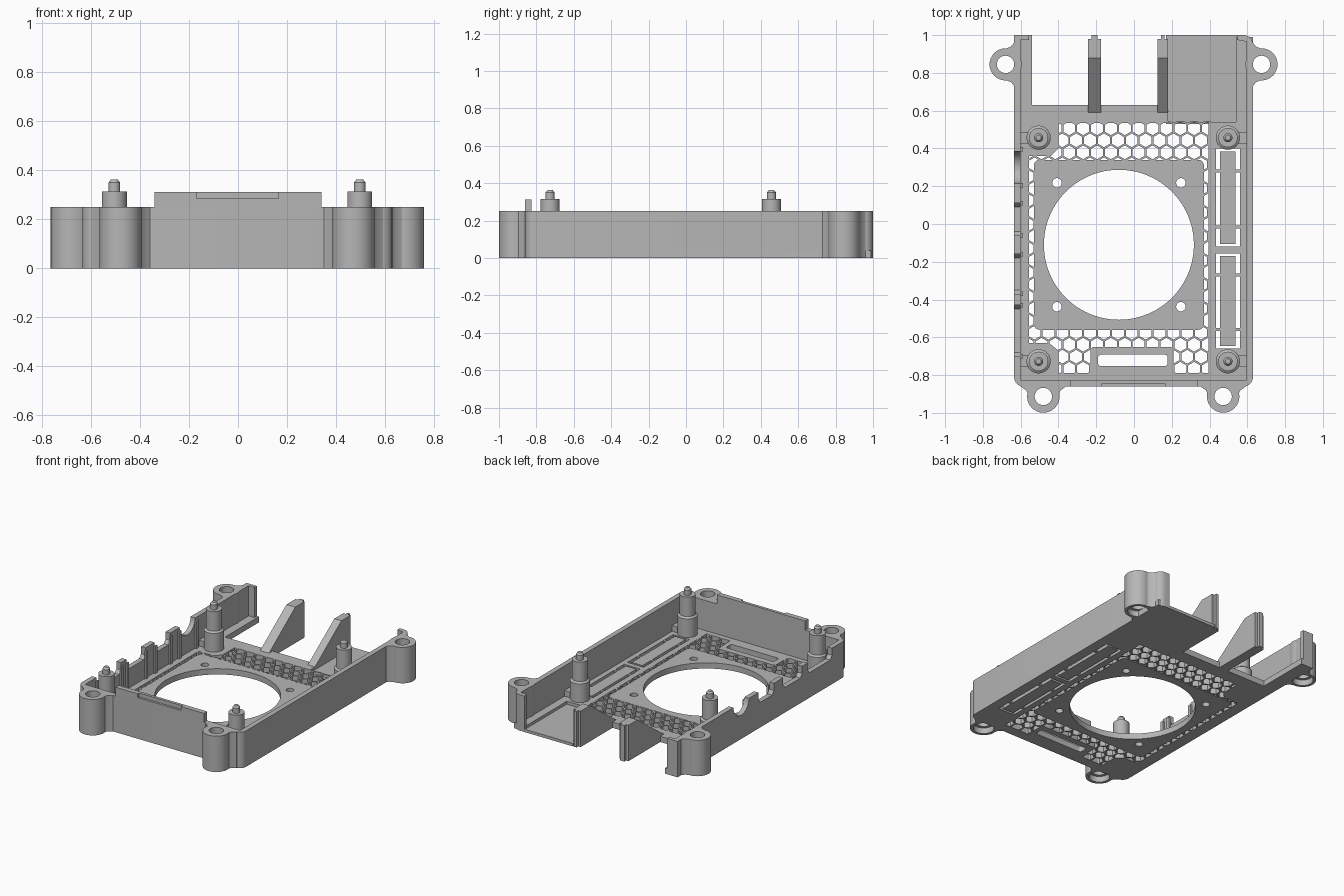
import bpy, bmesh, math
from mathutils import Matrix

if "Cube" in bpy.data.objects:
    bpy.data.objects.remove(bpy.data.objects["Cube"], do_unlink=True)

grey = bpy.data.materials.new("light grey plastic")
grey.use_nodes = True
grey.diffuse_color = (0.47, 0.47, 0.47, 1)
grey.node_tree.nodes["Principled BSDF"].inputs["Base Color"].default_value = (0.47, 0.47, 0.47, 1)

H, T, FLOOR = 0.25, 0.035, 0.04      # wall height, wall thickness, floor thickness
X0, X1, Y0, Y1 = -0.635, 0.63, -0.86, 1.0
SIDE = Matrix(((0, 0, 1, 0), (1, 0, 0, 0), (0, 1, 0, 0), (0, 0, 0, 1)))


def finish(name, mesh):
    ob = bpy.data.objects.new(name, mesh)
    bpy.context.scene.collection.objects.link(ob)
    mesh.materials.clear()
    mesh.materials.append(grey)
    bpy.ops.object.select_all(action='DESELECT')
    ob.select_set(True)
    bpy.context.view_layer.objects.active = ob
    bpy.ops.object.shade_smooth_by_angle(angle=math.radians(35))
    return ob


def plate(name, loops, low, high, matrix=None):
    """Extrude a filled outline (first loop) with holes (other loops)."""
    cu = bpy.data.curves.new(name, 'CURVE')
    cu.dimensions, cu.fill_mode = '2D', 'BOTH'
    cu.extrude = (high - low) / 2
    for loop in loops:
        sp = cu.splines.new('POLY')
        sp.points.add(len(loop) - 1)
        for p, (x, y) in zip(sp.points, loop):
            p.co = (x, y, 0, 1)
        sp.use_cyclic_u = True
    tmp = bpy.data.objects.new("temp", cu)
    bpy.context.scene.collection.objects.link(tmp)
    deps = bpy.context.evaluated_depsgraph_get()
    mesh = bpy.data.meshes.new_from_object(tmp.evaluated_get(deps))
    bpy.data.objects.remove(tmp)
    bpy.data.curves.remove(cu)
    mesh.transform(Matrix.Translation((0, 0, (low + high) / 2)))
    if matrix:
        mesh.transform(matrix)
    bm = bmesh.new()
    bm.from_mesh(mesh)
    bmesh.ops.remove_doubles(bm, verts=bm.verts, dist=1e-5)
    bmesh.ops.recalc_face_normals(bm, faces=bm.faces)
    bm.to_mesh(mesh)
    bm.free()
    mesh.name = name
    return finish(name, mesh)


def rect(xa, xb, ya, yb):
    return [(xa, ya), (xb, ya), (xb, yb), (xa, yb)]


def arc(cx, cy, r, start=0, end=360, n=32):
    steps = n if end - start == 360 else n + 1
    return [(cx + r * math.cos(math.radians(start + (end - start) * i / n)),
             cy + r * math.sin(math.radians(start + (end - start) * i / n))) for i in range(steps)]


def rounded(xa, xb, ya, yb, r):
    return (arc(xa + r, ya + r, r, 180, 270, 6) + arc(xb - r, ya + r, r, 270, 360, 6)
            + arc(xb - r, yb - r, r, 0, 90, 6) + arc(xa + r, yb - r, r, 90, 180, 6))


def box(name, xa, xb, ya, yb, za, zb):
    return plate(name, [rect(xa, xb, ya, yb)], za, zb)


def lathe(name, profile, x, y, n=32):
    """Revolve (radius, height) points about a vertical axis."""
    bm = bmesh.new()
    rings = [[bm.verts.new((px, py, z)) for px, py in arc(x, y, r, n=n)] for r, z in profile]
    for a, b in zip(rings, rings[1:]):
        for i in range(n):
            j = (i + 1) % n
            bm.faces.new((a[i], a[j], b[j], b[i]))
    bm.faces.new(rings[0][::-1])
    bm.faces.new(rings[-1])
    mesh = bpy.data.meshes.new(name)
    bm.to_mesh(mesh)
    bm.free()
    return finish(name, mesh)


# Floor with openings for the mesh, the side vents and the open back
R = 0.05
mesh_hole = [(-0.4, -0.79), (0.395, -0.79), (0.395, 0.535), (-0.4, 0.535), (-0.4, 0.40),
             (-0.44, 0.36), (-0.555, 0.36), (-0.555, -0.63), (-0.45, -0.63), (-0.4, -0.67)]
vents = [(-0.12, 0.40), (-0.66, -0.155)]
floor_outline = (arc(X0 + R, Y0 + R, R, 180, 270, 6) + arc(X1 - R, Y0 + R, R, 270, 360, 6)
                 + [(X1, 0.99), (0.54, 0.99), (0.54, 0.54), (0.18, 0.54), (0.18, 0.63),
                    (-0.54, 0.63), (-0.54, Y1), (X0, Y1)])
plate("floor", [floor_outline, mesh_hole] + [rect(0.435, 0.56, a, b) for a, b in vents], 0, FLOOR)
box("thin_back_panel", 0.17, 0.56, 0.53, Y1, 0, 0.02)

# Vent bars held by small bridges
for a, b in vents:
    box("vent_bar", 0.455, 0.537, a + 0.015, b - 0.015, 0, FLOOR)
    for f in (0.2, 0.77):
        y = a + f * (b - a)
        box("vent_bridge", 0.43, 0.565, y - 0.008, y + 0.008, 0, FLOOR)

# Fan frame and slot frame
FX, FY = -0.08, -0.11
screws = [arc(FX + sx * 0.328, FY + sy * 0.328, 0.025, n=20) for sx in (-1, 1) for sy in (-1, 1)]
plate("fan_frame", [rounded(-0.53, 0.37, -0.56, 0.34, 0.03), arc(FX, FY, 0.397, n=96)] + screws, 0, FLOOR)
plate("slot_frame", [rounded(-0.23, 0.21, -0.80, -0.65, 0.02),
                     rounded(-0.19, 0.178, -0.752, -0.692, 0.015)], 0, FLOOR)

# Honeycomb mesh
honeycomb = plate("honeycomb", [rect(-0.565, 0.405, -0.80, 0.545), rect(-0.50, 0.34, -0.53, 0.31),
                                rect(-0.20, 0.185, -0.76, -0.68)], 0.001, FLOOR - 0.001)
bm = bmesh.new()
pitch = 0.0735
for row in range(23):
    for col in range(15):
        x = -0.60 + pitch * (col + 0.5 * (row % 2))
        y = -0.83 + row * pitch * 0.866
        if -0.47 < x < 0.31 and -0.50 < y < 0.28:
            continue
        bmesh.ops.create_cone(bm, cap_ends=True, segments=6, radius1=0.0365, radius2=0.0365,
                              depth=0.2, matrix=Matrix.Translation((x, y, 0.02)))
for v in bm.verts:
    v.co.z = 0.1 if v.co.z > 0 else -0.1
cut_mesh = bpy.data.meshes.new("honeycomb_cutter")
bm.to_mesh(cut_mesh)
bm.free()
cutter = bpy.data.objects.new("honeycomb_cutter", cut_mesh)
bpy.context.scene.collection.objects.link(cutter)
mod = honeycomb.modifiers.new("cells", 'BOOLEAN')
mod.object, mod.operation, mod.solver = cutter, 'DIFFERENCE', 'EXACT'
bpy.context.view_layer.objects.active = honeycomb
bpy.ops.object.modifier_apply(modifier=mod.name)
bpy.data.objects.remove(cutter)

# Front and plain side wall, one bent strip with rounded corners
plate("front_and_left_wall", [
    arc(X0 + R, Y0 + R, R, 180, 270, 6) + arc(X1 - R, Y0 + R, R, 270, 360, 6)
    + arc(X1 - R, Y1 - R, R, 0, 90, 6)
    + [(0.545, Y1), (0.545, 0.975), (X1 - T, 0.965), (X1 - T, Y0 + T), (X0 + T, Y0 + T),
       (X0 + T, Y0 + R)]], 0, H)

# Side wall with a round notch and three port notches
ports = [(-0.70, -0.43), (-0.37, -0.16), (-0.06, 0.11)]
top = [(Y0 + R, 0), (Y0 + R, H)]
for a, b in ports:
    top += [(a, H), (a, H - 0.05), (a + 0.02, H - 0.075), (b - 0.02, H - 0.075), (b, H - 0.05), (b, H)]
top += arc(0.30, H, 0.085, 180, 360, 16) + [(Y1, H), (Y1, 0)]
plate("right_wall", [top], X0, X0 + T, SIDE)
for a, b in ports + [(0.205, 0.395)]:
    for y in (a, b):
        box("port_rib", X0 + T, X0 + T + 0.012, y - 0.012, y + 0.012, FLOOR, H - 0.02)
box("right_wall_flange", X0 + T, -0.555, 0.975, Y1, 0, H)

# Raised front lip with a shallow catch recess
box("front_lip", -0.34, 0.34, Y0 + 0.015, Y0 + T, H, 0.313)
box("front_lip_base", -0.34, 0.34, Y0, Y0 + 0.015, H, 0.286)
for a, b in ((-0.34, -0.17), (0.165, 0.34)):
    box("front_lip_end", a, b, Y0, Y0 + 0.015, 0.286, 0.313)

# Screw ears, wider at the bottom for the screw heads, with flared necks
for side, x in ((-1, -0.68), (1, 0.675)):
    plate("back_ear", [arc(x, 0.845, 0.085), arc(x, 0.845, 0.046)], 0.04, H)
    plate("back_ear_foot", [arc(x, 0.845, 0.085), arc(x, 0.845, 0.066)], 0, 0.04)
    wall = X0 if side < 0 else X1
    for s in (-1, 1):
        y = 0.845 + s * 0.07
        plate("back_ear_neck", [[(wall - side * 0.01, y - s * 0.02), (wall + side * 0.045, y + s * 0.012),
                                 (wall + side * 0.015, y + s * 0.025),
                                 (wall, y + s * 0.045), (wall - side * 0.01, y + s * 0.045)]], 0, H)
for x in (-0.48, 0.472):
    plate("front_ear", [arc(x, -0.913, 0.086), arc(x, -0.913, 0.046)], 0.04, H)
    plate("front_ear_foot", [arc(x, -0.913, 0.086), arc(x, -0.913, 0.066)], 0, 0.04)
    for s in (-1, 1):
        plate("front_ear_neck", [[(x + s * 0.055, Y0 + 0.01), (x + s * 0.078, Y0 - 0.045),
                                  (x + s * 0.092, Y0 - 0.02), (x + s * 0.12, Y0),
                                  (x + s * 0.12, Y0 + 0.01)]], 0, H)

# Board posts with locating pins and ribs to the walls
for x, wall in ((-0.505, X0 + T), (0.497, X1 - T)):
    for y in (0.457, -0.727):
        lathe("board_post", [(0.064, 0), (0.064, 0.17), (0.051, 0.18), (0.051, 0.315), (0.024, 0.315),
                             (0.024, 0.35), (0.014, 0.363)], x, y)
        box("post_rib", min(x, wall), max(x, wall), y - 0.03, y + 0.03, 0, 0.08)

# Sloped gussets at the open back
gusset = [(0.59, 0), (0.59, FLOOR), (0.88, H), (0.98, H), (0.98, 0)]
for a, b in ((-0.243, -0.175), (0.125, 0.18)):
    plate("back_gusset", [gusset], a, b, SIDE)
    box("gusset_tip", a + 0.018, b - 0.018, 0.98, Y1, 0, H)
